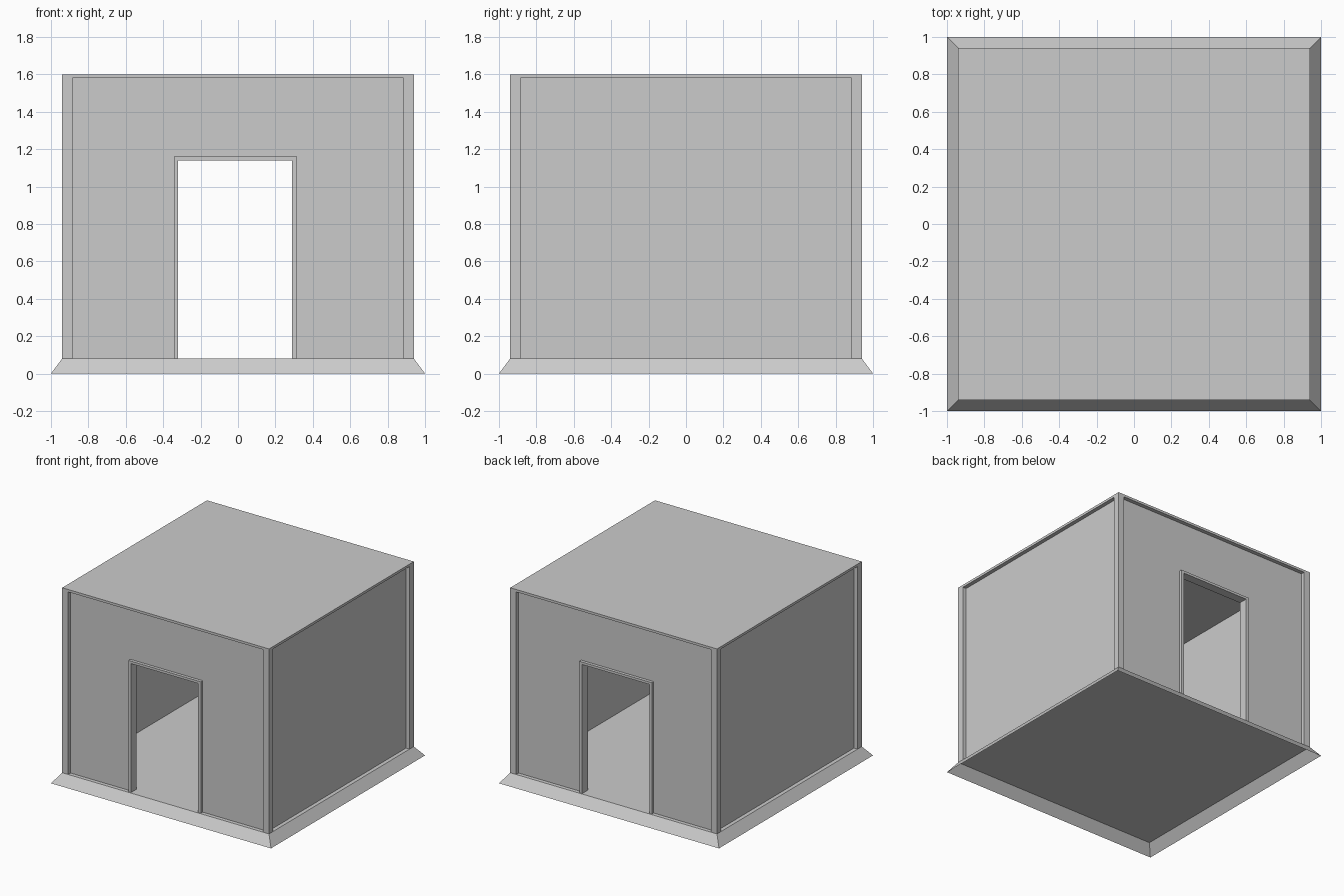
import bpy, bmesh
from mathutils import Vector

if "Cube" in bpy.data.objects:
    bpy.data.objects.remove(bpy.data.objects["Cube"])

FLOOR, EAVE, TOP = 0.08, 1.58, 1.60   # heights
OUT, POST = 0.94, 0.885               # outer wall plane, inner edge of posts
PANEL = 0.908                         # outer face of recessed panels


def finish(name, bm):
    bmesh.ops.recalc_face_normals(bm, faces=bm.faces)
    mesh = bpy.data.meshes.new(name)
    bm.to_mesh(mesh)
    bm.free()
    obj = bpy.data.objects.new(name, mesh)
    bpy.context.collection.objects.link(obj)
    return obj


def box(name, lo, hi):
    lo, hi = Vector(lo), Vector(hi)
    bm = bmesh.new()
    bmesh.ops.create_cube(bm, size=1)
    bmesh.ops.scale(bm, vec=hi - lo, verts=bm.verts)
    bmesh.ops.translate(bm, vec=(lo + hi) / 2, verts=bm.verts)
    return finish(name, bm)


def extrude_xz(name, profile, y0, y1):
    """Extrude an x-z outline from y0 to y1."""
    bm = bmesh.new()
    face = bm.faces.new([bm.verts.new((x, y0, z)) for x, z in profile])
    ext = bmesh.ops.extrude_face_region(bm, geom=[face], use_keep_orig=True)
    moved = [v for v in ext["geom"] if isinstance(v, bmesh.types.BMVert)]
    bmesh.ops.translate(bm, vec=(0, y1 - y0, 0), verts=moved)
    return finish(name, bm)


def arch(x0, x1, top, ix0, ix1, itop):
    """Outline of an upside-down U standing on the floor."""
    return [(x0, FLOOR), (x0, top), (x1, top), (x1, FLOOR),
            (ix1, FLOOR), (ix1, itop), (ix0, itop), (ix0, FLOOR)]


# Sloped base: floor plate with flared skirt, open underneath
bm = bmesh.new()
bmesh.ops.create_grid(bm, x_segments=1, y_segments=1, size=OUT)
bmesh.ops.translate(bm, vec=(0, 0, FLOOR), verts=bm.verts)
rim = bmesh.ops.extrude_edge_only(bm, edges=bm.edges[:])
for v in rim["geom"]:
    if isinstance(v, bmesh.types.BMVert):
        v.co = (v.co.x / OUT, v.co.y / OUT, 0)
finish("base_floor", bm)

# Roof slab
box("roof", (-OUT, -OUT, EAVE), (OUT, OUT, TOP))

# Corner posts
for sx in (-1, 1):
    for sy in (-1, 1):
        xs, ys = sorted((sx * POST, sx * OUT)), sorted((sy * POST, sy * OUT))
        box("corner_post", (xs[0], ys[0], FLOOR), (xs[1], ys[1], EAVE))

# Plain side walls
for name, s in (("left_wall", -1), ("right_wall", 1)):
    xs = sorted((s * POST, s * PANEL))
    box(name, (xs[0], -POST, FLOOR), (xs[1], POST, EAVE))

# Front and back walls with a framed doorway
for side, s in (("front", -1), ("back", 1)):
    extrude_xz(side + "_wall", arch(-POST, POST, EAVE, -0.342, 0.315, 1.16),
               s * POST, s * PANEL)
    extrude_xz(side + "_door_frame", arch(-0.342, 0.315, 1.16, -0.32, 0.29, 1.14),
               s * 0.86, s * 0.933)
